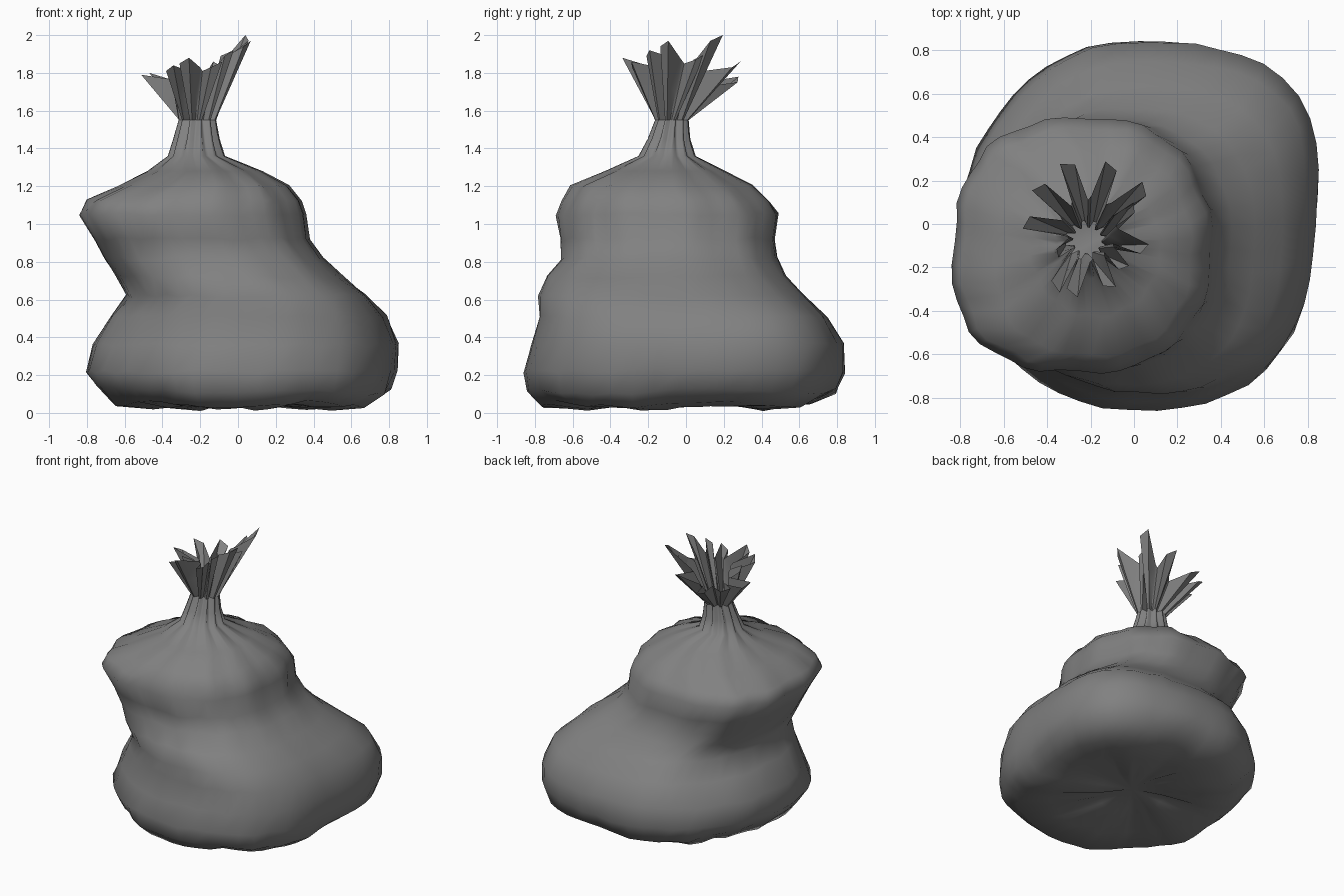
import bpy, bmesh, math, random
from math import sin, cos, radians, pi

if "Cube" in bpy.data.objects:
    bpy.data.objects.remove(bpy.data.objects["Cube"])

random.seed(4)
TIPS = 12
N = TIPS * 4          # four columns per pleat
START = radians(-20)

# Sack cross-sections: z, x min, x max, y min, y max, squareness, pleat depth
SECTIONS = [
    (0.06, -0.22, 0.26, -0.24, 0.24, 2.0, 0.06),
    (0.03, -0.46, 0.52, -0.52, 0.50, 2.1, 0.03),
    (0.045, -0.66, 0.68, -0.76, 0.66, 2.2, 0.01),
    (0.11, -0.76, 0.78, -0.84, 0.80, 2.2, 0.01),
    (0.22, -0.81, 0.81, -0.86, 0.84, 2.2, 0.0),
    (0.36, -0.77, 0.82, -0.82, 0.84, 2.2, 0.0),
    (0.51, -0.68, 0.76, -0.78, 0.75, 2.3, 0.0),
    (0.62, -0.59, 0.67, -0.78, 0.63, 2.3, 0.0),
    (0.72, -0.64, 0.55, -0.74, 0.53, 2.3, 0.0),
    (0.82, -0.70, 0.45, -0.66, 0.48, 2.3, 0.005),
    (0.92, -0.75, 0.38, -0.67, 0.47, 2.3, 0.01),
    (1.05, -0.83, 0.36, -0.69, 0.49, 2.3, 0.015),
    (1.12, -0.79, 0.34, -0.66, 0.44, 2.3, 0.02),
    (1.20, -0.63, 0.27, -0.61, 0.35, 2.2, 0.02),
    (1.28, -0.48, 0.13, -0.43, 0.21, 2.0, 0.03),
    (1.36, -0.37, -0.07, -0.25, 0.05, 2.0, 0.08),
    (1.45, -0.34, -0.10, -0.20, 0.02, 2.0, 0.16),
    (1.55, -0.31, -0.12, -0.16, 0.01, 2.0, 0.26),
]

# Corner swell or cut (angle, amount) for the lower sack and the upper lobe
LOWER = [(36, 0.13), (140, -0.05), (228, -0.03), (317, 0.05)]
UPPER = [(60, 0.02), (130, 0.02), (215, 0.06), (318, 0.0)]

# Loose ends of the tied top: tip x, y, z
TIP_POINTS = [
    (0.06, -0.12, 1.97), (0.01, 0.08, 1.90), (0.06, 0.17, 2.00), (-0.10, 0.28, 1.86),
    (-0.31, 0.29, 1.78), (-0.45, 0.18, 1.80), (-0.51, 0.01, 1.79), (-0.36, -0.14, 1.82),
    (-0.37, -0.30, 1.84), (-0.29, -0.33, 1.88), (-0.11, -0.30, 1.86), (-0.04, -0.21, 1.92),
]


def power(v, n):
    return math.copysign(abs(v) ** (2 / n), v)


def section(z, x0, x1, y0, y1, n, pleat):
    """One closed ring with lumps low down and pleats high up."""
    cx, cy = (x0 + x1) / 2, (y0 + y1) / 2
    ring = []
    for k in range(N):
        t = START + 2 * pi * (k - 0.5) / N
        f = 1 + pleat * (cos(pi * (k - 0.5) / 2) - 0.5)
        dz = 0
        if z < 1.25:
            u = min(1, max(0, (z - 0.50) / 0.35))
            for table, w in ((LOWER, 1 - u), (UPPER, u)):
                f += w * sum(s * max(0, cos(t - radians(a))) ** 8 for a, s in table)
            f += random.uniform(-0.008, 0.008)
            dz = random.uniform(-0.01, 0.01)
        if z < 0.15:
            dz += 0.012 * sin(5 * t + 9 * z)
        if 0.1 < z < 0.15:
            dz += 0.04 * max(0, -cos(t)) ** 4
        ring.append((cx + (x1 - x0) / 2 * f * power(cos(t), n),
                     cy + (y1 - y0) / 2 * f * power(sin(t), n),
                     max(0.0, z + dz)))
    return ring


GREY = bpy.data.materials.new("dark_plastic")
GREY.diffuse_color = (0.22, 0.22, 0.22, 1)
GREY.use_nodes = True
GREY.node_tree.nodes["Principled BSDF"].inputs["Base Color"].default_value = GREY.diffuse_color


def loft(name, rings, centre=None, angle=50):
    bm = bmesh.new()
    loops = [[bm.verts.new(p) for p in r] for r in rings]
    for a, b in zip(loops, loops[1:]):
        for k in range(N):
            j = (k + 1) % N
            bm.faces.new((a[k], a[j], b[j], b[k]))
    if centre:
        c = bm.verts.new(centre)
        for k in range(N):
            bm.faces.new((c, loops[0][(k + 1) % N], loops[0][k]))
    mesh = bpy.data.meshes.new(name)
    bm.to_mesh(mesh)
    bm.free()
    mesh.materials.append(GREY)
    ob = bpy.data.objects.new(name, mesh)
    bpy.context.collection.objects.link(ob)
    bpy.ops.object.select_all(action='DESELECT')
    ob.select_set(True)
    bpy.context.view_layer.objects.active = ob
    bpy.ops.object.shade_smooth_by_angle(angle=radians(angle))
    return ob


# Filled sack with a puckered base
rings = [section(*s) for s in SECTIONS]
loft("bag_body", rings, (0.02, 0.0, 0.09), angle=85)

# Frayed fan above the knot: broad wedge flaps with valleys between them
CX, CY = -0.20, -0.03
neck = rings[-1]
rim = []
for i, (x, y, z) in enumerate(TIP_POINTS):
    nx, ny, nz = TIP_POINTS[(i + 1) % TIPS]
    a = math.atan2(y - CY, x - CX)
    r = math.hypot(x - CX, y - CY)
    gap = (math.atan2(ny - CY, nx - CX) - a) % (2 * pi)
    valley = 0.06 + 0.3 * min(r, math.hypot(nx - CX, ny - CY))
    low = min(z, nz) - 0.03
    for da, rr, zz in ((-0.10, r * 0.92, z - 0.03), (0.10, r, z),
                       (gap * 0.46, valley, low), (gap * 0.62, valley * 0.9, low - 0.02)):
        rim.append((CX + rr * cos(a + da), CY + rr * sin(a + da), zz))
middle = [tuple(p + (q - p) * 0.45 for p, q in zip(u, v)) for u, v in zip(neck, rim)]
loft("gathered_top", [neck, middle, rim], angle=35)
